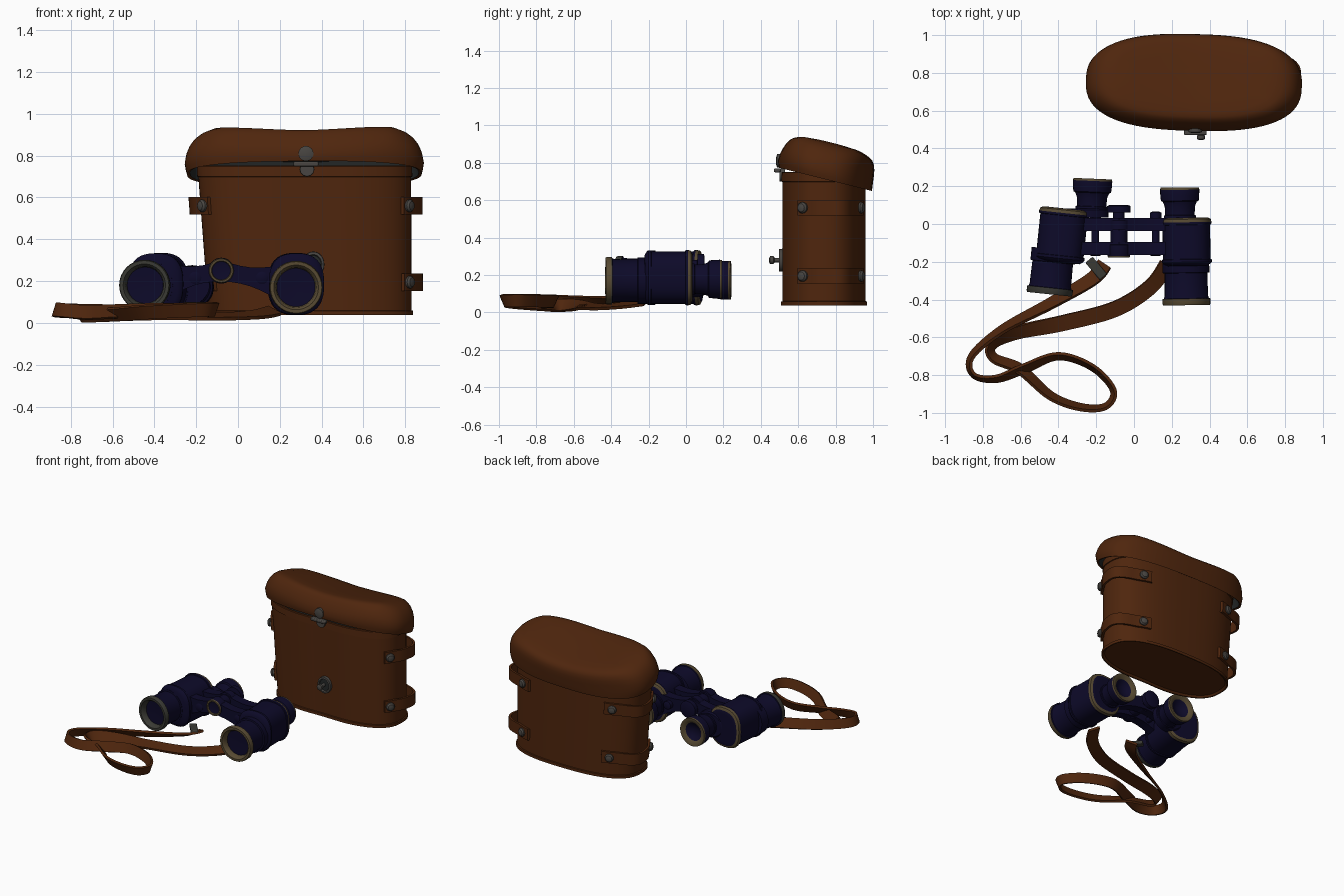
import bpy, bmesh, math
from mathutils import Vector, Matrix

if "Cube" in bpy.data.objects:
    bpy.data.objects.remove(bpy.data.objects["Cube"])


def material(name, rgb):
    m = bpy.data.materials.new(name)
    m.diffuse_color = (*rgb, 1)
    m.use_nodes = True
    m.node_tree.nodes["Principled BSDF"].inputs["Base Color"].default_value = m.diffuse_color
    return m


LEATHER = material("brown_leather", (0.078, 0.019, 0.004))
NAVY = material("navy_enamel", (0.004, 0.003, 0.022))
BRASS = material("worn_brass", (0.095, 0.068, 0.032))
OLIVE = material("dull_olive_metal", (0.042, 0.042, 0.034))
STEEL = material("grey_steel", (0.065, 0.06, 0.054))
LINING = material("dark_lining", (0.017, 0.020, 0.020))


def loft(name, rings, mats, ring_mats=None):
    """Skin a list of closed point rings; ring_mats gives a material per band."""
    bm = bmesh.new()
    vs = [[bm.verts.new(p) for p in r] for r in rings]
    n = len(rings[0])
    bands = ring_mats or [0] * (len(rings) - 1)
    for k, mi in enumerate(bands):
        for i in range(n):
            j = (i + 1) % n
            bm.faces.new((vs[k][i], vs[k][j], vs[k + 1][j], vs[k + 1][i])).material_index = mi
    for ring, mi in ((vs[0], bands[0]), (vs[-1], bands[-1])):
        bm.faces.new(ring).material_index = mi
    bmesh.ops.recalc_face_normals(bm, faces=bm.faces[:])
    me = bpy.data.meshes.new(name)
    bm.to_mesh(me)
    bm.free()
    for m in mats:
        me.materials.append(m)
    ob = bpy.data.objects.new(name, me)
    bpy.context.collection.objects.link(ob)
    return ob


def oval(a, b, t, n=2.6):
    def power(v):
        return math.copysign(abs(v) ** (2 / n), v)
    return Vector((a * power(math.cos(t)), b * power(math.sin(t)), 0))


def turned(name, origin, prof, mats, turn=0, sx=1, sz=1, n=2, seg=32):
    """Turned part along +y; profile rows are (y, radius, material index)."""
    rot = Matrix.Rotation(turn, 3, 'Z')
    rings = []
    for y, r, _ in prof:
        ovals = [oval(r * sx, r * sz, math.tau * i / seg, n) for i in range(seg)]
        rings.append([Vector(origin) + rot @ Vector((o.x, y, o.y)) for o in ovals])
    return loft(name, rings, mats, [p[2] for p in prof[1:]])


def box(name, center, size, mat, turn=0):
    x, y, z = (s / 2 for s in size)
    rot = Matrix.Rotation(turn, 3, 'Z')
    corners = ((-x, -y), (x, -y), (x, y), (-x, y))
    ob = loft(name, [[Vector(center) + rot @ Vector((px, py, pz)) for px, py in corners]
                     for pz in (-z, z)], [mat])
    b = ob.modifiers.new("bevel", 'BEVEL')
    b.width, b.segments = 0.006, 2


# case body
def case_point(t, z, off=0.0):
    k = (z - 0.04) / 0.69
    p = oval(0.485 + 0.025 * k + off, 0.226 + off, t)
    if p.y < 0:                                    # shallow dip in the front
        p.y += 0.01 * math.exp(-(p.x / 0.14) ** 2)
    return Vector((0.345 - 0.027 * k + p.x, 0.735 + p.y, z))


angles = [math.tau * i / 72 for i in range(72)]
rows = [(0.05, -0.012, 0), (0.038, 0, 0), (0.038, 0.008, 0), (0.058, 0.008, 0), (0.06, 0, 0),
        (0.3, 0, 0), (0.5, 0, 0), (0.698, 0, 0), (0.70, 0.006, 0), (0.748, 0.004, 0),
        (0.752, 0, 0), (0.752, -0.012, 0), (0.08, -0.012, 1)]
loft("case_body", [[case_point(t, z, o) for t in angles] for z, o, _ in rows],
     [LEATHER, LINING], [r[2] for r in rows[1:]])


# case lid, tilted open with a saddle-shaped top
def lid_point(t, s, h):
    p = Matrix.Rotation(math.radians(-1.5), 3, 'Z') @ oval(0.572 * s, 0.252 * s, t)
    ax = abs(p.x)
    saddle = 0.034 * min(1, ax / 0.42) ** 1.6 * (1 - 2.5 * max(0, ax - 0.42)) - 0.008
    saddle *= min(1, h / 0.05)
    back = 0.03 * min(1, max(0, h - 0.05) / 0.1)
    return Vector((0.317 + p.x, 0.745 + p.y + back, 0.712 + h + saddle - 0.25 * p.y))


lid_rows = [(0.3, 0.125, 1), (0.9, 0.12, 1), (0.955, 0.08, 1), (0.955, 0.003, 1), (0.98, 0, 0),
            (0.99, 0.015, 0), (1, 0.04, 0), (0.985, 0.08, 0), (0.96, 0.112, 0), (0.925, 0.137, 0),
            (0.88, 0.155, 0), (0.82, 0.166, 0), (0.72, 0.172, 0), (0.5, 0.175, 0), (0.2, 0.176, 0)]
loft("case_lid", [[lid_point(t, s, h) for t in angles] for s, h, _ in lid_rows],
     [LEATHER, LINING], [r[2] for r in lid_rows[1:]])


# carrier loops around both ends, with a stud on each fastening
def side_loop(name, base, z):
    sgn = 1 if base == 0 else -1
    rings = []
    for i in range(25):
        deg = -29 + 88 * i / 24
        bulge = 0.045 * math.sin(math.pi * (deg + 14) / 56) if -14 < deg < 42 else 0
        ring = [case_point(base + sgn * math.radians(deg), z + dz, off)
                for dz, off in ((-0.042, 0), (0.042, 0), (0.042, 0.016), (-0.042, 0.016))]
        rings.append([p + Vector((sgn * bulge, bulge * 0.3, 0)) for p in ring])
    loft(name, rings, [LEATHER])
    for k, d in enumerate((-21, 50)):
        t = base + sgn * math.radians(d)
        q = (case_point(t + 0.02, z) - case_point(t - 0.02, z))
        turned(f"{name}_stud_{k}", case_point(t, z, 0.012),
               [(-0.012, 0.03, 0), (0.012, 0.03, 0), (0.022, 0.022, 0), (0.026, 0.008, 0)],
               [STEEL], math.atan2(q.y, q.x) + math.pi, seg=16)


for label, base in (("right", 0), ("left", math.pi)):
    side_loop(f"upper_{label}_loop", base, 0.56)
    side_loop(f"lower_{label}_loop", base, 0.195)

# clasp and lock
turned("lid_clasp_knob", (0.325, 0, 0.81), [(0.482, 0.02, 0), (0.487, 0.036, 0), (0.53, 0.036, 0)],
       [STEEL])
box("clasp_bar", (0.325, 0.488, 0.76), (0.12, 0.035, 0.022), STEEL)
turned("clasp_tab", (0.33, 0, 0.735), [(0.5, 0.034, 0), (0.53, 0.036, 0)], [STEEL], seg=12)
turned("lock_plate", (0.36, 0, 0.28), [(0.506, 0.02, 1), (0.506, 0.037, 1), (0.496, 0.041, 0),
       (0.498, 0.052, 0), (0.54, 0.054, 0)], [STEEL, LINING], sz=1.15)
turned("lock_knob", (0.355, 0, 0.28), [(0.445, 0.012, 0), (0.45, 0.021, 0), (0.468, 0.021, 0),
       (0.474, 0.012, 0), (0.51, 0.012, 0)], [STEEL], seg=16)


# binocular halves
def half(side, front, body, eye, turn, r, ring, L):
    turned(f"{side}_objective", front, [
        (0.045, 0.02, 0), (0.04, r - 0.035, 0), (0.012, r - 0.031, 1), (0, r - 0.02, 1),
        (0, r - 0.004, 1), (0.008, r, 1), (0.034, r, 1), (0.036, r - 0.008, 0),
        (0.05, r - 0.012, 0), (0.17, r - 0.014, 0), (0.172, r - 0.003, 0),
        (0.24, r - 0.003, 0)], [NAVY, ring], turn)
    turned(f"{side}_prism_housing", body, [
        (-0.012, 0.108, 0), (0, 0.126, 0), (0.008, 0.132, 0), (0.022, 0.132, 0), (0.024, 0.126, 0),
        (L - 0.03, 0.126, 0), (L - 0.028, 0.132, 0), (L - 0.016, 0.134, 0), (L, 0.13, 1),
        (L + 0.008, 0.115, 1), (L + 0.009, 0.095, 0)], [NAVY, BRASS], turn, sz=1.11, n=2.6, seg=40)
    turned(f"{side}_eyepiece", eye, [
        (-0.04, 0.085, 0), (0.012, 0.085, 0), (0.014, 0.078, 0), (0.06, 0.08, 0), (0.085, 0.09, 0),
        (0.09, 0.1, 0), (0.12, 0.103, 0), (0.148, 0.104, 0), (0.16, 0.102, 1), (0.16, 0.088, 1),
        (0.145, 0.066, 1), (0.13, 0.045, 0), (0.12, 0.02, 0)], [NAVY, BRASS], turn * 0.4)


half("left", (-0.448, -0.372, 0.18), (-0.395, -0.19, 0.186), (-0.225, 0.08, 0.172),
     math.radians(-6), 0.122, OLIVE, 0.265)
half("right", (0.278, -0.43, 0.17), (0.28, -0.21, 0.186), (0.243, 0.033, 0.178),
     math.radians(1), 0.127, BRASS, 0.235)
turned("left_eyepiece_plate", (-0.25, 0.035, 0.178), [(0, 0.095, 0), (0.04, 0.095, 0),
       (0.048, 0.085, 0)], [NAVY], sx=1.2)

# hinge column with focus wheel
HX, HZ = -0.08, 0.25
turned("hinge_column", (HX, 0, HZ), [
    (-0.165, 0.03, 0), (-0.168, 0.044, 0), (-0.178, 0.047, 1), (-0.178, 0.056, 1), (-0.17, 0.06, 1),
    (-0.11, 0.06, 0), (-0.108, 0.045, 0), (-0.03, 0.045, 0), (-0.028, 0.058, 0), (0.02, 0.058, 0),
    (0.022, 0.03, 0), (0.06, 0.03, 0), (0.062, 0.062, 0), (0.095, 0.062, 0), (0.1, 0.05, 0)],
    [NAVY, BRASS])


def bridge(name, x, z, y):
    """Waisted arm from the hinge to a housing."""
    rings = []
    for k in range(7):
        u = k / 6
        c = Vector((HX + (x - HX) * u, y, HZ + (z - HZ) * u))
        h = 0.05 - 0.022 * math.sin(u * math.pi) + 0.035 * u
        rings.append([c + Vector((0, dy, dz)) for dy, dz in
                      ((-0.034, -h), (0.034, -h), (0.034, h), (-0.034, h))])
    loft(name, rings, [NAVY])


for tag, y in (("front", -0.13), ("rear", -0.002)):
    bridge(f"{tag}_left_bridge", -0.34, 0.2, y)
    bridge(f"{tag}_right_bridge", 0.2, 0.19, y)
for tag, x in (("left", -0.205), ("right", 0.115)):
    turned(f"{tag}_side_rod", (x, 0, 0.215), [(-0.17, 0.02, 0), (-0.165, 0.03, 0), (-0.12, 0.03, 0),
           (-0.118, 0.02, 0), (0.0, 0.02, 0), (0.002, 0.03, 0), (0.06, 0.03, 0), (0.065, 0.02, 0)],
           [NAVY], seg=16)

# carrying strap: x, y, z, tilt of the band in degrees
PATH = [(-0.155, -0.21, 0.075, 20), (-0.22, -0.29, 0.06, 30), (-0.44, -0.42, 0.055, 45),
        (-0.7, -0.56, 0.055, 60), (-0.86, -0.7, 0.06, 70), (-0.85, -0.8, 0.062, 75),
        (-0.73, -0.82, 0.05, 65), (-0.58, -0.765, 0.055, 55), (-0.4, -0.7, 0.06, 65),
        (-0.22, -0.76, 0.062, 70), (-0.11, -0.88, 0.065, 72), (-0.15, -0.965, 0.064, 70),
        (-0.28, -0.97, 0.06, 65), (-0.44, -0.91, 0.052, 60), (-0.6, -0.77, 0.04, 50),
        (-0.74, -0.71, 0.036, 55), (-0.75, -0.64, 0.038, 55), (-0.62, -0.575, 0.036, 35),
        (-0.38, -0.525, 0.032, 15), (-0.1, -0.45, 0.03, 15), (0.09, -0.33, 0.04, 20),
        (0.18, -0.2, 0.06, 25)]
N, STEP = len(PATH), 8


def spline(k, u):
    a, b, c, d = (Vector(PATH[min(max(k + o, 0), N - 1)]) for o in (-1, 0, 1, 2))
    return 0.5 * (2 * b + (c - a) * u + (2 * a - 5 * b + 4 * c - d) * u * u
                  + (3 * b - a - 3 * c + d) * u ** 3)


line = [spline(k, i / STEP) for k in range(N - 1) for i in range(STEP)]
rings = []
for i, p in enumerate(line):
    t = line[min(i + 1, len(line) - 1)] - line[max(i - 1, 0)]
    side = Vector((-t.y, t.x, 0)).normalized()
    c, sn, w = math.cos(math.radians(p.w)), math.sin(math.radians(p.w)), 0.044 - 0.00014 * p.w
    wide, thick = side * c + Vector((0, 0, sn)), Vector((0, 0, c)) - side * sn
    mid = Vector((p.x, p.y, max(p.z, w * sn + 0.008 * c)))
    rings.append([mid + wide * w * a + thick * 0.008 * b for a, b in
                  ((-1, -1), (1, -1), (1, 1), (-1, 1))])
loft("carrying_strap", rings, [LEATHER])
box("strap_buckle", (-0.2, -0.235, 0.088), (0.12, 0.05, 0.025), OLIVE, math.radians(-50))

# smooth shading with sharp edges kept
bpy.ops.object.select_all(action='SELECT')
bpy.context.view_layer.objects.active = bpy.data.objects["case_body"]
bpy.ops.object.shade_smooth_by_angle(angle=math.radians(35))
